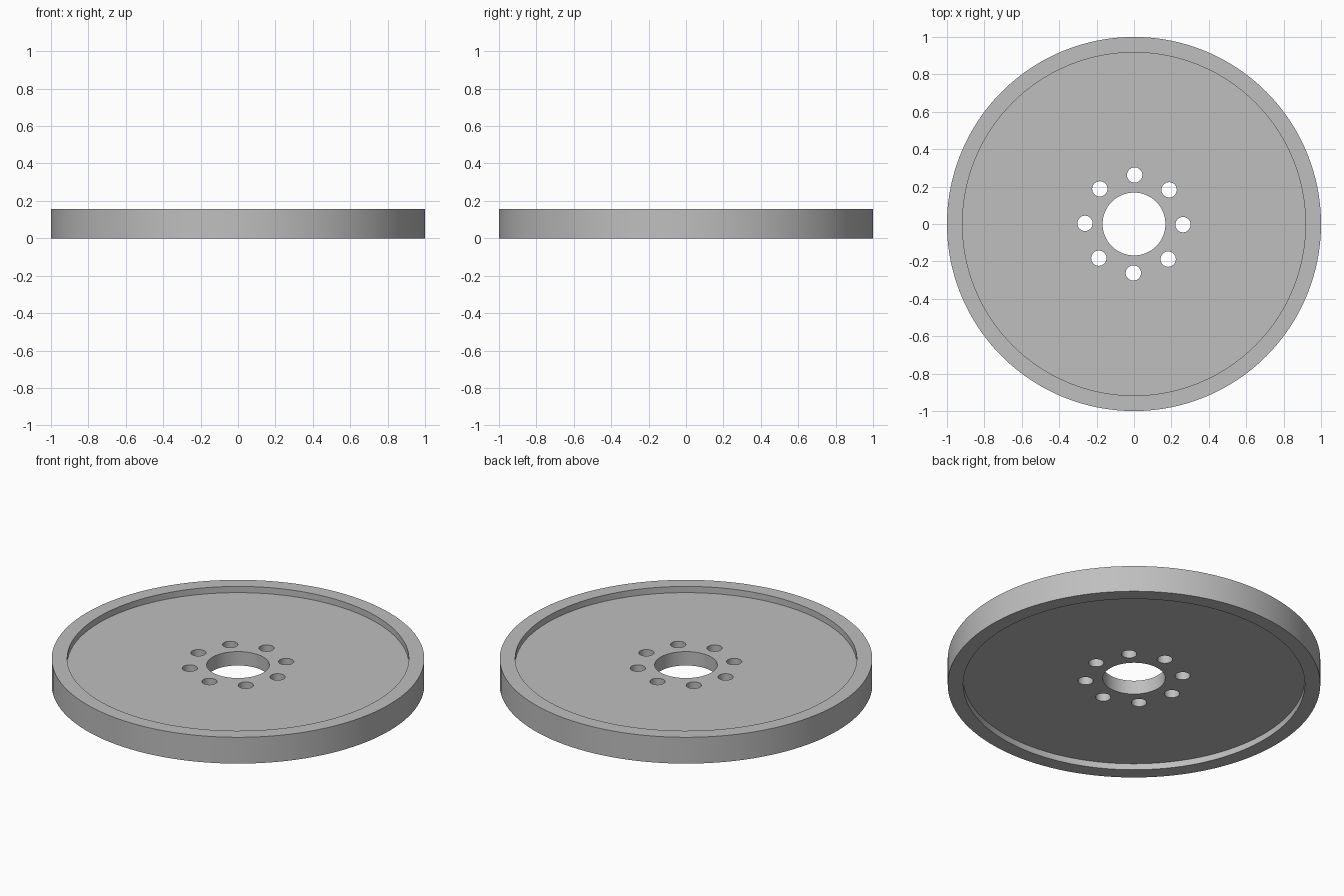
import bpy, bmesh, math
from mathutils import Matrix, Vector

if "Cube" in bpy.data.objects:
    bpy.data.objects.remove(bpy.data.objects["Cube"])

HEIGHT, RECESS = 0.156, 0.037
OUTER, RIM_INNER, BORE = 1.0, 0.917, 0.168
HOLE_RADIUS, HOLE_CIRCLE, HOLES = 0.041, 0.262, 8
HOLE_TURN = math.radians(-0.8)


def make_object(name, bm):
    bmesh.ops.recalc_face_normals(bm, faces=bm.faces)
    mesh = bpy.data.meshes.new(name)
    bm.to_mesh(mesh)
    bm.free()
    obj = bpy.data.objects.new(name, mesh)
    bpy.context.collection.objects.link(obj)
    return obj


# Flat grey material
grey = bpy.data.materials.new("grey metal")
grey.use_nodes = True
colour = (0.52, 0.52, 0.52, 1)
grey.diffuse_color = colour
grey.node_tree.nodes["Principled BSDF"].inputs["Base Color"].default_value = colour

# Disc: lathed section with a raised rim on both sides and a central bore
low, high = RECESS, HEIGHT - RECESS
section = [(BORE, low), (RIM_INNER, low), (RIM_INNER, 0), (OUTER, 0),
           (OUTER, HEIGHT), (RIM_INNER, HEIGHT), (RIM_INNER, high), (BORE, high)]
bm = bmesh.new()
verts = [bm.verts.new((r, 0, z)) for r, z in section]
edges = [bm.edges.new((v, verts[i - 1])) for i, v in enumerate(verts)]
bmesh.ops.spin(bm, geom=verts + edges, cent=(0, 0, 0), axis=(0, 0, 1),
               angle=math.tau, steps=128, use_merge=True)
bmesh.ops.remove_doubles(bm, verts=bm.verts, dist=0.0001)
disc = make_object("wheel_disc", bm)
disc.data.materials.append(grey)

# Ring of bolt holes
bm = bmesh.new()
for i in range(HOLES):
    turn = Matrix.Rotation(HOLE_TURN + i * math.tau / HOLES, 4, "Z")
    place = turn @ Matrix.Translation(Vector((HOLE_CIRCLE, 0, HEIGHT / 2)))
    bmesh.ops.create_cone(bm, cap_ends=True, segments=32, radius1=HOLE_RADIUS,
                          radius2=HOLE_RADIUS, depth=HEIGHT * 2, matrix=place)
cutter = make_object("bolt_hole_cutter", bm)
cutter.hide_render = True
cutter.data.materials.append(grey)

cut = disc.modifiers.new("bolt_holes", "BOOLEAN")
cut.operation = "DIFFERENCE"
cut.solver = "EXACT"
cut.object = cutter
bpy.ops.object.select_all(action="DESELECT")
disc.select_set(True)
bpy.context.view_layer.objects.active = disc
bpy.ops.object.modifier_apply(modifier=cut.name)
bpy.data.objects.remove(cutter)

# Smooth round walls with crisp edges
bpy.ops.object.shade_smooth_by_angle(angle=math.radians(30))
